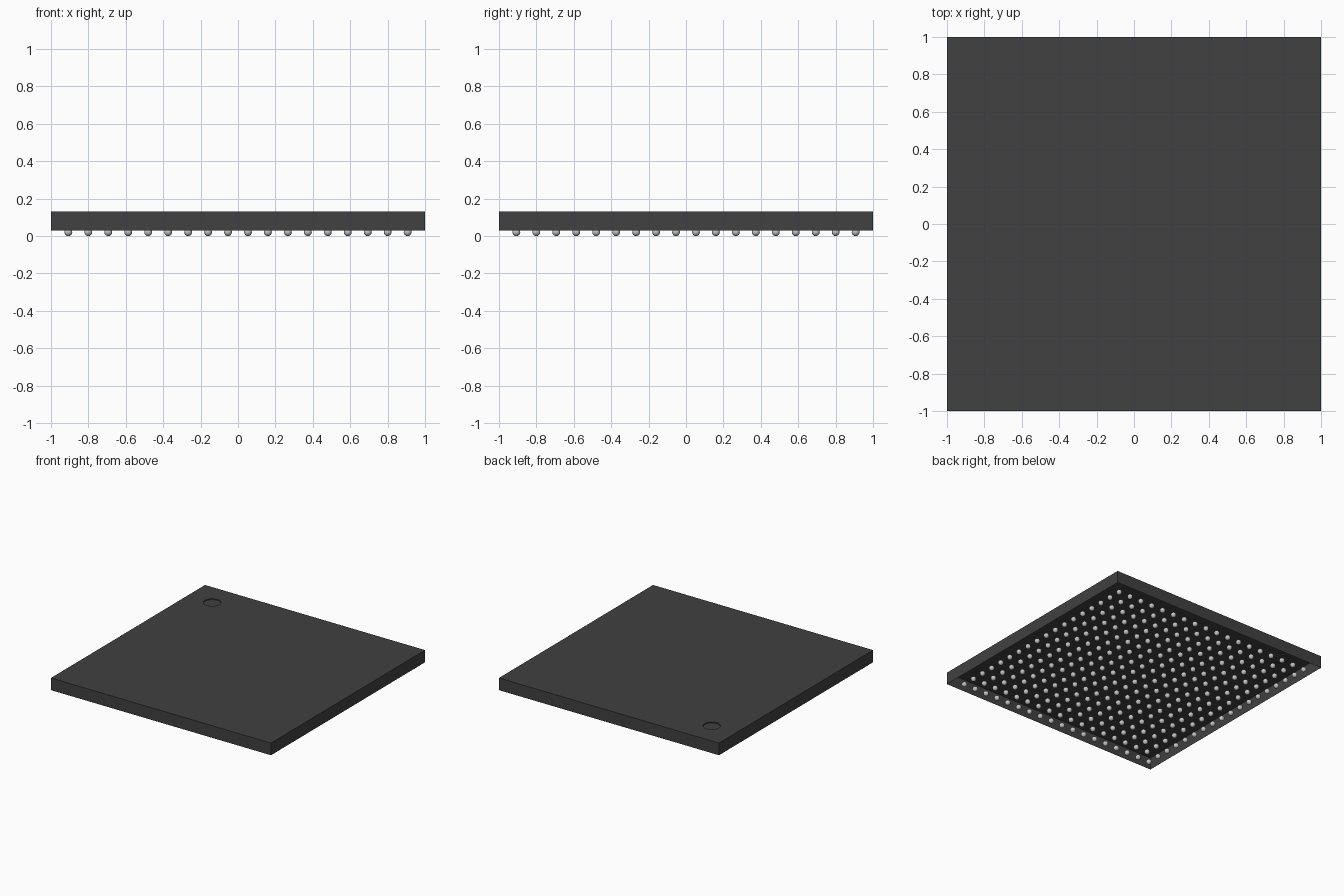
import bpy, bmesh, math
from mathutils import Matrix, Vector

old = bpy.data.objects.get("Cube")
if old:
    bpy.data.objects.remove(old, do_unlink=True)

TOP, RIM = 0.13, 0.03
BALLS, PITCH, RADIUS = 18, 0.1067, 0.021
MARK, MARK_R, MARK_DEPTH = Vector((-0.78, 0.78, TOP)), 0.065, 0.008


def material(name, rgb, rough):
    m = bpy.data.materials.new(name)
    m.use_nodes = True
    m.diffuse_color = (*rgb, 1)
    bsdf = m.node_tree.nodes["Principled BSDF"]
    bsdf.inputs["Base Color"].default_value = (*rgb, 1)
    bsdf.inputs["Roughness"].default_value = rough
    return m


def finish(bm, name, mat, smooth=False):
    mesh = bpy.data.meshes.new(name)
    bm.to_mesh(mesh)
    bm.free()
    mesh.materials.append(mat)
    for p in mesh.polygons:
        p.use_smooth = smooth
    ob = bpy.data.objects.new(name, mesh)
    bpy.context.collection.objects.link(ob)
    return ob


def loop(bm, points):
    verts = [bm.verts.new(p) for p in points]
    return [bm.edges.new((a, b)) for a, b in zip(verts, verts[1:] + verts[:1])]


def extrude_down(bm, edges, depth):
    new = bmesh.ops.extrude_edge_only(bm, edges=edges)["geom"]
    verts = {g for g in new if isinstance(g, bmesh.types.BMVert)}
    bmesh.ops.translate(bm, verts=list(verts), vec=(0, 0, -depth))
    return [g for g in new if isinstance(g, bmesh.types.BMEdge)
            and g.verts[0] in verts and g.verts[1] in verts]


black = material("charcoal plastic", (0.052, 0.052, 0.052), 0.6)
solder = material("solder grey", (0.55, 0.55, 0.55), 0.4)

# Package shell: top face with a round corner mark, walls, open underneath
bm = bmesh.new()
outer = loop(bm, [(x, y, TOP) for x, y in ((-1, -1), (1, -1), (1, 1), (-1, 1))])
ring = loop(bm, [MARK + Vector((math.cos(a), math.sin(a), 0)) * MARK_R
                 for a in (math.tau * i / 24 for i in range(24))])
bmesh.ops.triangle_fill(bm, edges=outer + ring, use_beauty=False, normal=(0, 0, 1))
extrude_down(bm, outer, TOP - RIM)
floor = extrude_down(bm, ring, MARK_DEPTH)
bmesh.ops.edgeloop_fill(bm, edges=floor)
bmesh.ops.recalc_face_normals(bm, faces=bm.faces[:])
if max(bm.faces, key=lambda f: f.calc_area()).normal.z < -0.5:
    bmesh.ops.reverse_faces(bm, faces=bm.faces[:])
finish(bm, "package_shell", black)

# Square grid of solder balls: one ball repeated along both axes
bm = bmesh.new()
start = -PITCH * (BALLS - 1) / 2
bmesh.ops.create_uvsphere(bm, u_segments=12, v_segments=8, radius=RADIUS,
                          matrix=Matrix.Translation((start, start, RADIUS)))
balls = finish(bm, "solder_balls", solder, smooth=True)
for name, step in (("columns", (PITCH, 0, 0)), ("rows", (0, PITCH, 0))):
    array = balls.modifiers.new(name, "ARRAY")
    array.count = BALLS
    array.use_relative_offset = False
    array.use_constant_offset = True
    array.constant_offset_displace = step
